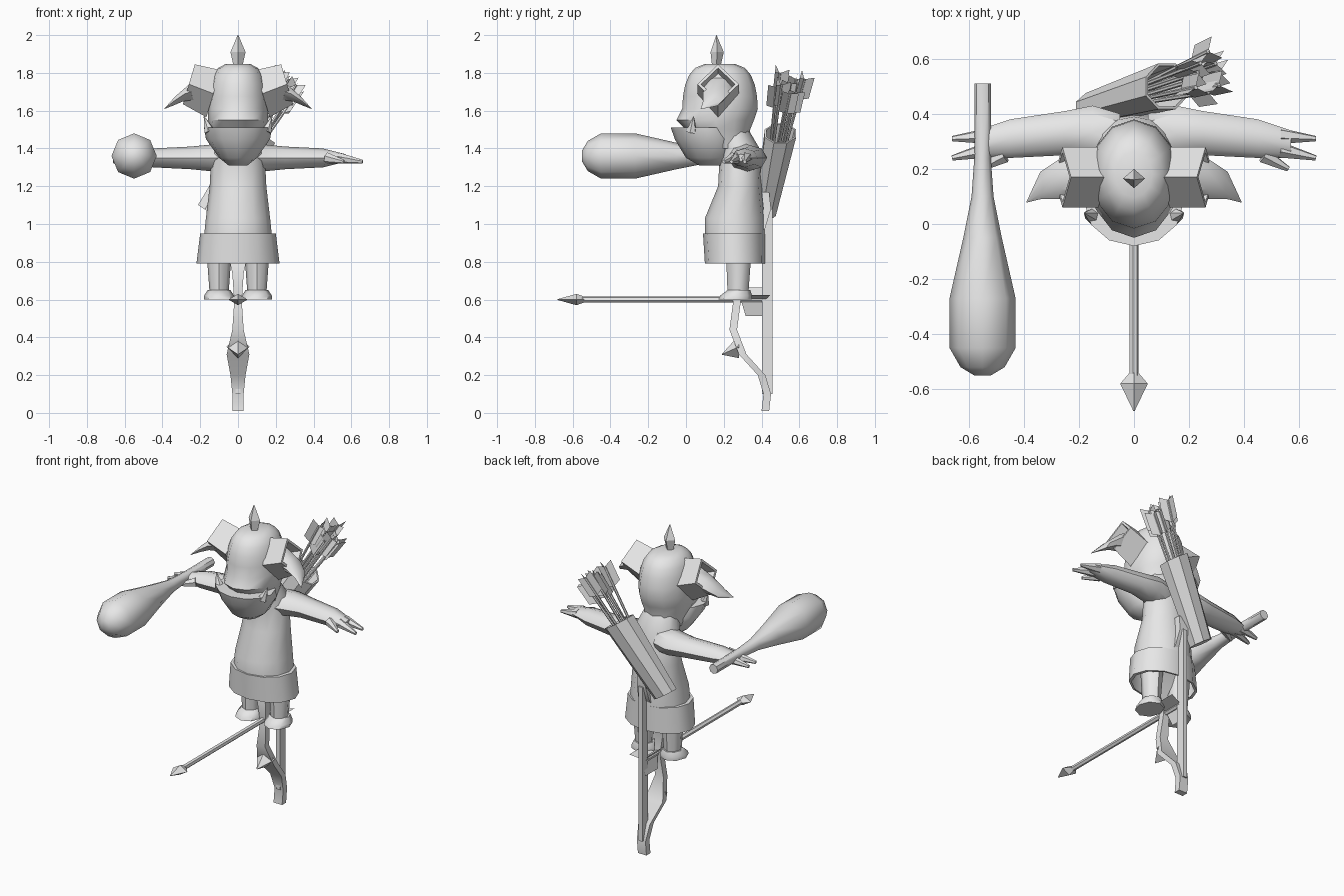
import bpy, bmesh, math, random
from mathutils import Vector

cube = bpy.data.objects.get("Cube")
if cube:
    bpy.data.objects.remove(cube, do_unlink=True)

random.seed(4)
X, Y, Z = Vector.Fill(3), Vector.Fill(3), Vector.Fill(3)
X.x = Y.y = Z.z = 1
ARM_HEIGHT = 1.35
GRIP_HEIGHT = .59
POINT = .002  # radius of a sharp tip
SQUARE_TURN = math.pi / 4
SQUARE_SCALE = math.sqrt(2)

grey = bpy.data.materials.new("plain_grey")
grey.use_nodes = True
grey.diffuse_color = (.8, .8, .8, 1)
grey.node_tree.nodes["Principled BSDF"].inputs["Base Color"].default_value = grey.diffuse_color


def finish(name, bm, smooth_angle):
    """Turn a bmesh into a shaded object."""
    mesh = bpy.data.meshes.new(name)
    bm.to_mesh(mesh)
    bm.free()
    mesh.materials.append(grey)
    if smooth_angle:
        mesh.shade_smooth()
        mesh.set_sharp_from_angle(angle=math.radians(smooth_angle))
    obj = bpy.data.objects.new(name, mesh)
    bpy.context.collection.objects.link(obj)


def loft(name, sections, u=X, v=Y, sides=8, turn=0, side=1, smooth_angle=45, caps=True):
    """Skin elliptical sections, each (centre, radius_u, radius_v)."""
    bm = bmesh.new()
    rings = []
    for centre, radius_u, radius_v in sections:
        ring = []
        for i in range(sides):
            angle = turn + math.tau * i / sides
            p = Vector(centre) + u * radius_u * math.cos(angle) + v * radius_v * math.sin(angle)
            ring.append(bm.verts.new((side * p.x, p.y, p.z)))
        rings.append(ring)
    for low, high in zip(rings, rings[1:]):
        for i in range(sides):
            bm.faces.new((low[i - 1], low[i], high[i], high[i - 1]))
    if caps:
        bm.faces.new(rings[0])
        bm.faces.new(rings[-1])
    bmesh.ops.recalc_face_normals(bm, faces=bm.faces)
    finish(name, bm, smooth_angle)


def upright(name, rows, x=0, **options):
    """Loft along z from rows of (z, half_width, front_y, back_y)."""
    cuts = [((x, (front + back) / 2, z), width, (back - front) / 2)
            for z, width, front, back in rows]
    loft(name, cuts, **options)


def rod(name, start, end, start_radius, end_radius, **options):
    """Straight tapered bar between two points."""
    start, end = Vector(start), Vector(end)
    direction = (end - start).normalized()
    u = direction.orthogonal().normalized()
    loft(name, [(start, start_radius, start_radius), (end, end_radius, end_radius)],
         u, direction.cross(u), sides=6, **options)


def feathers(name, tail, direction, length, width, turn):
    """Three flat vanes around the tail of a shaft."""
    bm = bmesh.new()
    u = direction.orthogonal().normalized()
    v = direction.cross(u)
    along = direction * length
    for i in range(3):
        angle = turn + math.tau * i / 3
        out = (u * math.cos(angle) + v * math.sin(angle)) * width
        corners = (tail - along, tail - along * .8 + out, tail + along * .2 + out, tail)
        bm.faces.new([bm.verts.new(corner) for corner in corners])
    finish(name, bm, None)


# Torso and hollow skirt
upright("torso", [(.93, .18, .1, .42), (1.03, .17, .1, .42), (1.2, .15, .17, .4),
                  (1.4, .14, .18, .39), (1.5, .1, .15, .33)], sides=12)
upright("skirt", [(.79, .2, .11, .41), (.79, .22, .1, .42), (.95, .2, .09, .42),
                  (.95, .16, .12, .4)], sides=12, caps=False)

# Head: muzzle rows below, a rounded dome above
head_rows = [(1.4, .11, .1, .33), (1.5, .14, 0, .34), (1.55, .16, -.05, .36)]
for step in range(6):
    angle = math.radians(step * 16)
    spread = math.sqrt(math.cos(angle))
    head_rows.append((1.61 + .24 * math.sin(angle), .16 * spread,
                      .18 - .2 * spread, .18 + .2 * spread))
upright("cranium", head_rows, sides=12)
upright("jaw", [(1.31, .05, .07, .2), (1.35, .1, 0, .25), (1.45, .17, -.06, .26),
                (1.51, .18, -.08, .23)], sides=12)
upright("top_spike", [(1.82, .02, .14, .18), (1.91, .04, .13, .2), (2, POINT, .16, .16 + POINT)],
        sides=4, smooth_angle=None)

for side, label in ((1, "left_"), (-1, "right_")):
    # Tusk, and horn set in a square collar
    rod(label + "tusk", (.15, .03, 1.49), (.18, .04, 1.57), .03, POINT, side=side)
    tilt = (Z - X * .3).normalized()
    rim = (.26, .17, 1.74)
    loft(label + "horn_collar", [((.13, .17, 1.69), .11, .13), (rim, .11, .11),
                                 (rim, .09, .09), ((.2, .17, 1.72), .08, .08)],
         Y, tilt, sides=4, side=side, smooth_angle=None)
    loft(label + "horn", [((.19, .17, 1.72), .08, .07), ((.28, .16, 1.69), .07, .05),
                          ((.34, .14, 1.65), .05, .03), ((.39, .08, 1.61), POINT, POINT)],
         Y, tilt, sides=6, side=side)
    # Arm and hand
    arm_rows = [(.05, .3, .1, .08), (.15, .33, .1, .07), (.25, .33, .08, .06),
                (.45, .31, .07, .05), (.57, .29, .05, .02)]
    loft(label + "arm", [((x, y, ARM_HEIGHT), depth, height) for x, y, depth, height in arm_rows],
         Y, Z, side=side)
    for finger, root, tip in (("back_finger", (.53, .32), (.66, .31)),
                              ("front_finger", (.53, .27), (.66, .24)),
                              ("thumb", (.47, .25), (.56, .2))):
        rod(label + finger, (*root, ARM_HEIGHT), (*tip, ARM_HEIGHT - .02), .03, .01, side=side)
    # Leg and flared foot
    upright(label + "leg", [(.63, .05, .22, .33), (.9, .07, .21, .35)], x=.1, side=side)
    upright(label + "foot", [(.6, .08, .17, .35), (.62, .08, .18, .35), (.65, .06, .22, .34)],
            x=.1, side=side)

# Club held out to the front
club_profile = [(.51, .03), (.24, .03), (.1, .04), (-.05, .07), (-.27, .12), (-.45, .12),
                (-.52, .08), (-.55, .03)]
loft("club", [((-.55, y, ARM_HEIGHT + .01), radius, radius) for y, radius in club_profile], X, Z)

# Quiver slung across the back, with a hollow mouth
bottom, mouth = Vector((-.15, .42, 1.06)), Vector((.12, .5, 1.48))
across = (X * 3 - Z * 2).normalized()
inside = bottom.lerp(mouth, .6)
loft("quiver", [(bottom, .08, .06), (mouth, .1, .09), (mouth, .09, .08), (inside, .08, .07)],
     across, Y, turn=math.pi / 8, smooth_angle=30)

# Spare arrows fanned out of the quiver
for i in range(8):
    angle = math.tau * i / 8
    spread = across * math.cos(angle) + Y * math.sin(angle)
    start = inside + spread * .03
    end = Vector((.27, .55, 1.74)) + spread * random.uniform(.04, .08)
    end += Z * random.uniform(-.03, .04)
    rod("spare_arrow_shaft", start, end, .008, .008)
    feathers("spare_arrow_feathers", end, (end - start).normalized(), .13, .05, random.random())

# Bow: both limbs mirror about the grip, each row is (y, drop below grip, half width)
limb_rows = [(.42, .58, .03), (.43, .49, .03), (.4, .39, .04), (.3, .28, .06),
             (.25, .15, .03), (.27, 0, .02)]
for flip, label in ((-1, "lower_"), (1, "upper_")):
    rows = [((0, y, GRIP_HEIGHT + flip * drop), width * SQUARE_SCALE, .02 * SQUARE_SCALE)
            for y, drop, width in limb_rows]
    loft(label + "bow_limb", rows, sides=4, turn=SQUARE_TURN, smooth_angle=30)
    loft(label + "bow_spike", [((0, .28, GRIP_HEIGHT + flip * .24), .06, .06),
                               ((0, .19, GRIP_HEIGHT + flip * .28), POINT, POINT)],
         X, Z, sides=4, smooth_angle=None)
loft("bow_string", [((0, .43, GRIP_HEIGHT + offset), .02, .04) for offset in (-.49, .49)],
     sides=4, turn=SQUARE_TURN, smooth_angle=None)

# Nocked arrow
nock = Vector((0, .42, GRIP_HEIGHT + .01))
tip = nock - Y * 1.1
rod("arrow_shaft", nock, tip + Y * .13, .016, .016)
loft("arrow_head", [(tip + Y * .14, .016, .016), (tip + Y * .1, .05, .03), (tip, POINT, POINT)],
     X, Z, sides=4, smooth_angle=None)
feathers("arrow_feathers", nock, Y, .13, .09, math.pi / 6)
